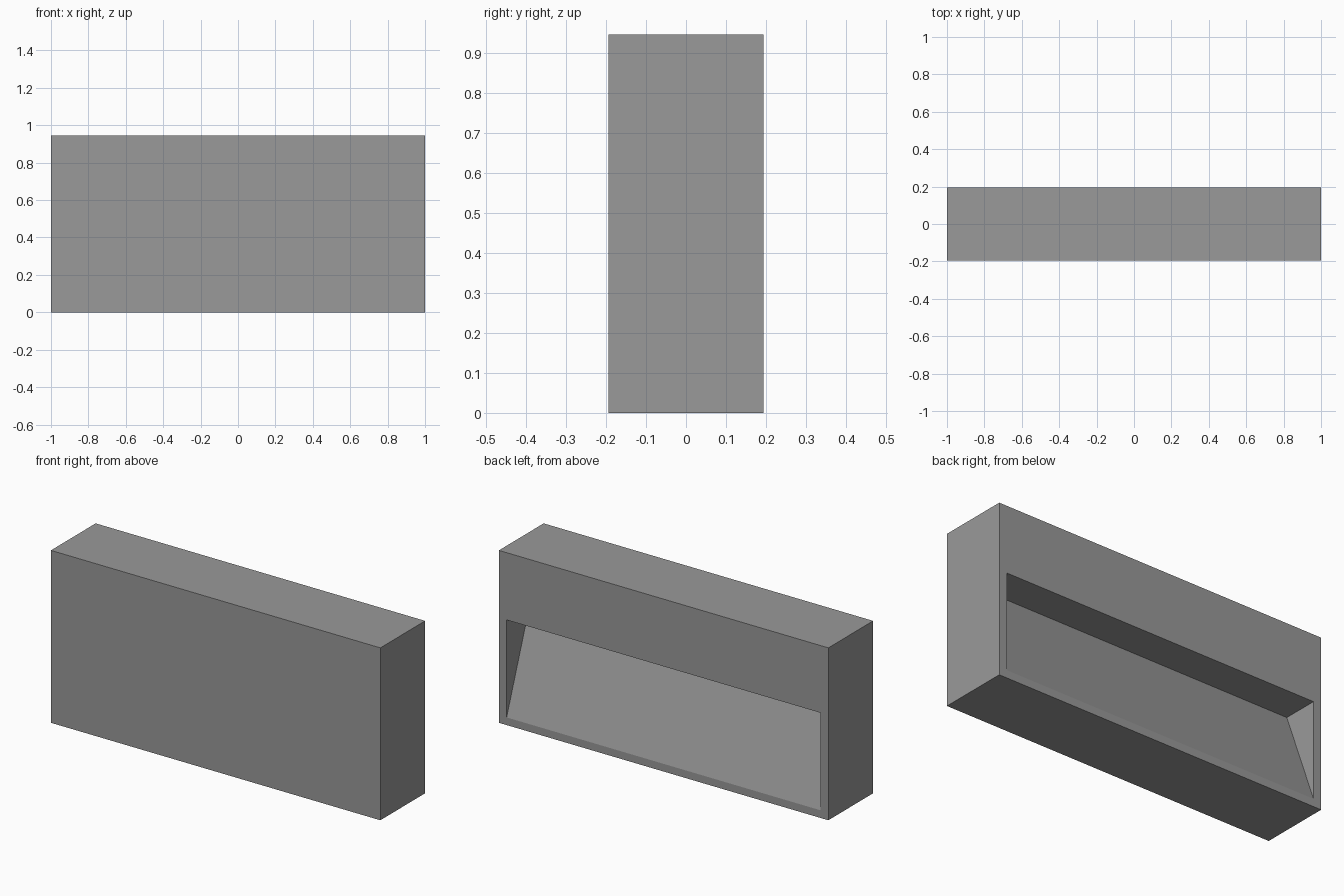
import bpy, bmesh

if "Cube" in bpy.data.objects:
    bpy.data.objects.remove(bpy.data.objects["Cube"])

W, D, H = 2.0, 0.388, 0.946        # overall block size
HALF_W = 0.953                     # recess half width
Z0, Z1, DEPTH = 0.042, 0.577, 0.198  # recess bottom, top, depth at the top


def extrude_profile(name, profile, half_width):
    """Solid from a (y, z) profile swept along x."""
    bm = bmesh.new()
    face = bm.faces.new([bm.verts.new((-half_width, y, z)) for y, z in profile])
    swept = bmesh.ops.extrude_face_region(bm, geom=[face])["geom"]
    verts = [v for v in swept if isinstance(v, bmesh.types.BMVert)]
    bmesh.ops.translate(bm, verts=verts, vec=(2 * half_width, 0, 0))
    bmesh.ops.recalc_face_normals(bm, faces=bm.faces)
    mesh = bpy.data.meshes.new(name)
    bm.to_mesh(mesh)
    bm.free()
    obj = bpy.data.objects.new(name, mesh)
    bpy.context.collection.objects.link(obj)
    return obj


# Dark grey finish
grey = bpy.data.materials.new("dark_grey")
grey.diffuse_color = (0.32, 0.32, 0.32, 1)
grey.use_nodes = True
grey.node_tree.nodes["Principled BSDF"].inputs["Base Color"].default_value = grey.diffuse_color

# Main block
y = D / 2
block = extrude_profile("wall_block", [(-y, 0), (y, 0), (y, H), (-y, H)], W / 2)
block.data.materials.append(grey)

# Wedge cutter: sloped floor continues past the back face for a clean cut
over = 0.02
drop = over * (Z1 - Z0) / DEPTH
cutter = extrude_profile(
    "recess_cutter",
    [(y - DEPTH, Z1), (y + over, Z0 - drop), (y + over, Z1)], HALF_W)
cutter.data.materials.append(grey)

# Cut the sloped recess into the back
mod = block.modifiers.new("recess", 'BOOLEAN')
mod.operation = 'DIFFERENCE'
mod.solver = 'EXACT'
mod.object = cutter
bpy.context.view_layer.objects.active = block
bpy.ops.object.modifier_apply(modifier=mod.name)
bpy.data.objects.remove(cutter)
